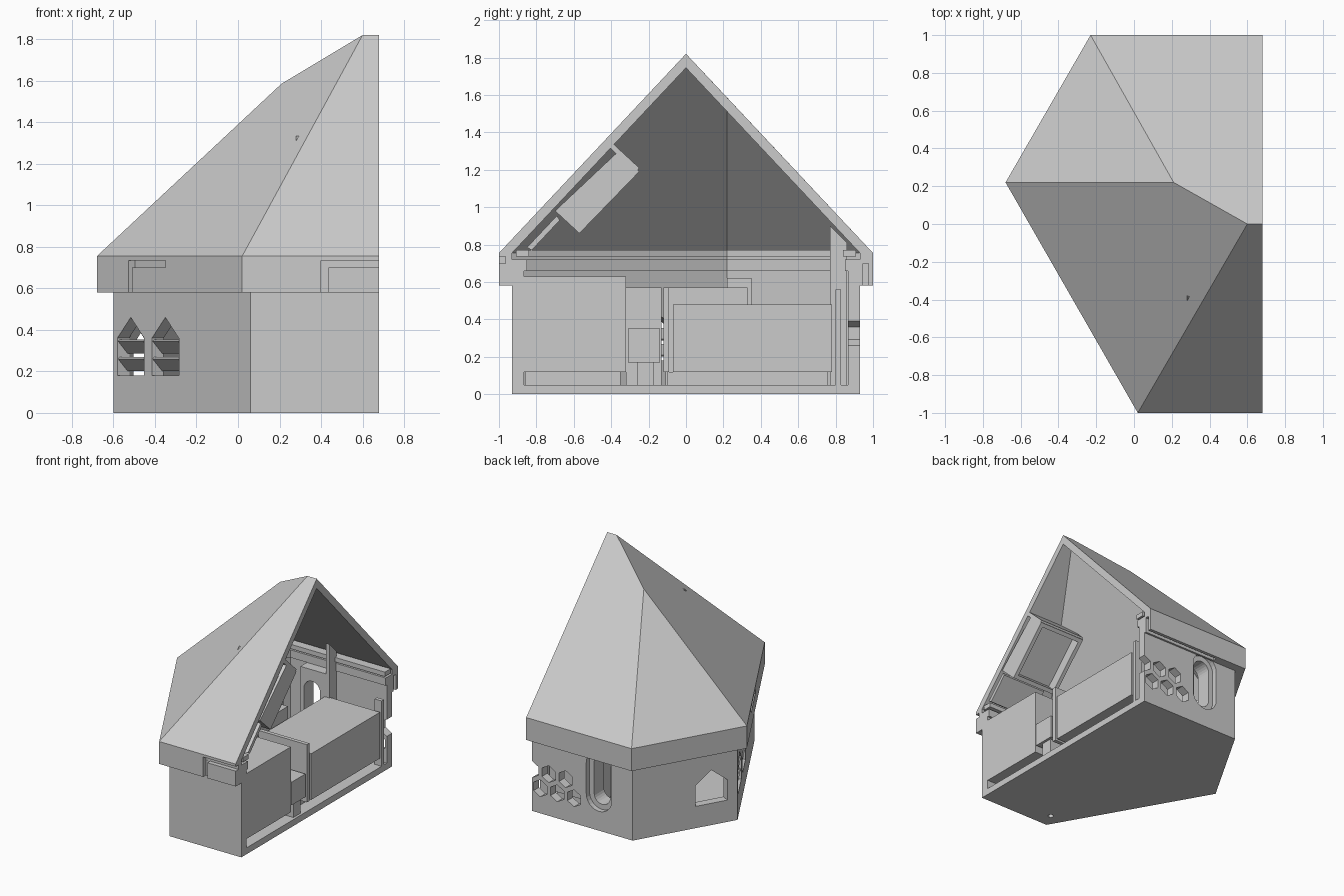
import bpy, bmesh, math
from mathutils import Matrix, Vector

cube = bpy.data.objects.get("Cube")
if cube:
    bpy.data.objects.remove(cube)

grey = bpy.data.materials.new("plain_grey")
grey.use_nodes = True
tone = (0.6, 0.6, 0.6, 1)
grey.diffuse_color = tone
grey.node_tree.nodes["Principled BSDF"].inputs["Base Color"].default_value = tone

CUT, TURN = 0.68, math.tan(math.radians(30))


def make(name, verts, faces, matrix=Matrix()):
    bm = bmesh.new()
    vs = [bm.verts.new(matrix @ Vector(v)) for v in verts]
    for f in faces:
        bm.faces.new([vs[i] for i in f])
    bmesh.ops.recalc_face_normals(bm, faces=bm.faces)
    mesh = bpy.data.meshes.new(name)
    bm.to_mesh(mesh)
    bm.free()
    mesh.materials.append(grey)
    ob = bpy.data.objects.new(name, mesh)
    bpy.context.collection.objects.link(ob)
    return ob


def prism(name, pts, a, b, matrix=Matrix()):
    """Extrude a flat outline from a to b along the local z axis."""
    n = len(pts)
    verts = [(x, y, a) for x, y in pts] + [(x, y, b) for x, y in pts]
    faces = [range(n), range(n, 2 * n)]
    faces += [(i, (i + 1) % n, (i + 1) % n + n, i + n) for i in range(n)]
    return make(name, verts, faces, matrix)


def box(name, x, y, z, matrix=Matrix()):
    pts = [(x[0], y[0]), (x[1], y[0]), (x[1], y[1]), (x[0], y[1])]
    return prism(name, pts, z[0], z[1], matrix)


def carve(target, cutter):
    cutter.hide_render = True
    mod = target.modifiers.new("carve", 'BOOLEAN')
    mod.operation, mod.solver, mod.object = 'DIFFERENCE', 'EXACT', cutter
    bpy.context.view_layer.objects.active = target
    bpy.ops.object.modifier_apply(modifier=mod.name)
    bpy.data.objects.remove(cutter)


def outline(d):
    """Open plan outline of the hut, moved inwards by d."""
    return [(CUT, d - 1), (0.02 + TURN * d, d - 1), (-0.68 + 2 * TURN * d, 0.22),
            (-0.23 + TURN * d, 1 - d), (CUT, 1 - d)]


def band(name, d0, d1, z0, z1):
    return prism(name, outline(d0) + outline(d1)[::-1], z0, z1)


def side_frame(pts, i):
    """Local axes on one side: along it, up, and inwards."""
    p, q = Vector((*pts[i], 0)), Vector((*pts[i + 1], 0))
    u, up = (q - p).normalized(), Vector((0, 0, 1))
    m = Matrix((u, up, u.cross(up))).transposed().to_4x4()
    m.translation = p
    return m


def gable(s, half, low, shoulder, peak):
    return [(s - half, low), (s + half, low), (s + half, shoulder), (s, peak), (s - half, shoulder)]


def capsule(s, r, low, high):
    arc = [math.pi * k / 12 for k in range(13)]
    return ([(s + r * math.cos(t), high - r + r * math.sin(t)) for t in arc] +
            [(s - r * math.cos(t), low + r - r * math.sin(t)) for t in arc])


# Roof shell with its eave skirt
R, W = outline(0), outline(0.07)
ridge = [(0.6, 0, 1.82), (0.21, 0.22, 1.586), (CUT, 0, 1.82)]
drop = 0.075
verts = [(*p, 0.755) for p in R] + ridge
verts += [(*p, 0.755) for p in W] + [(x, y, z - drop) for x, y, z in ridge]
verts += [(*p, 0.58) for p in R] + [(*p, 0.58) for p in W]
slopes = [(0, 1, 5, 7), (1, 2, 6, 5), (2, 3, 6), (3, 4, 7, 5, 6)]
faces = slopes + [[i + 8 for i in f] for f in slopes]
for i in range(4):
    faces += [(i, i + 1, i + 17, i + 16), (i + 16, i + 17, i + 22, i + 21),
              (i + 8, i + 9, i + 22, i + 21)]
faces += [(0, 7, 15, 8), (4, 7, 15, 12), (0, 8, 21, 16), (4, 12, 25, 20)]
roof = make("roof", verts, faces)

# Grooves in the eave skirt
for side, start, end in ((0, -0.05, 0.28), (1, 0.74, 1.1)):
    m = side_frame(R, side)
    carve(roof, box("groove", (start, end), (0.7, 0.735), (-0.05, 0.035), m))
    carve(roof, box("groove", (end - 0.035, end), (0.55, 0.72), (-0.05, 0.034), m))
carve(roof, box("groove", (0.03, 0.8), (0.945, 0.975), (0.5, 0.7)))

# Floor and walls
floor = prism("floor", outline(0.07), 0, 0.05)
ring = [(0.12 + 0.02 * math.cos(k * math.pi / 8), -0.81 + 0.02 * math.sin(k * math.pi / 8))
        for k in range(16)]
carve(floor, prism("drain", ring, -0.1, 0.2))
walls = band("walls", 0.07, 0.135, 0.05, 0.72)
skirting = band("wall_foot", 0.07, 0.135, 0.0, 0.05)
band("wall_rail", 0.135, 0.15, 0.66, 0.72)
band("roof_rail", 0.09, 0.16, 0.735, 0.77)

# Gabled windows with tilted slats
m = side_frame(W, 1)
for s in (0.825, 1.16):
    carve(walls, prism("window", gable(s, 0.13, 0.18, 0.36, 0.46), -0.1, 0.09, m))
    for z in (0.235, 0.32):
        tilt = m @ Matrix.Translation((s, z, 0.035)) @ Matrix.Rotation(math.radians(-42), 4, 'X')
        box("window_slat", (-0.13, 0.13), (-0.04, 0.04), (-0.006, 0.006), tilt)
carve(walls, prism("window", gable(0.205, 0.125, 0.17, 0.33, 0.43), -0.1, 0.09, side_frame(W, 2)))

# Back wall: honeycomb vents and a tall rounded window
m = side_frame(W, 3)
surround = box("window_surround", (0.0, 0.22), (0.77, 0.865), (0.05, 0.66))
for row, z in enumerate((0.325, 0.195)):
    for k in range(3):
        s = 0.87 - 0.146 * (k + row / 2)
        hexagon = [(s + 0.066 * math.sin(t * math.pi / 3), z + 0.066 * math.cos(t * math.pi / 3))
                   for t in range(6)]
        carve(walls, prism("vent", hexagon, -0.1, 0.1, m))
carve(walls, prism("recess", capsule(0.29, 0.11, 0.15, 0.61), -0.1, 0.04, m))
for part in (walls, surround):
    carve(part, prism("opening", capsule(0.29, 0.07, 0.19, 0.57), -0.1, 0.2, m))

# Furniture: (name, x range, y range, z range)
for name, x, y, z in (
        ("cabinet", (0.2, CUT), (-0.865, -0.32), (0.12, 0.63)),
        ("cabinet_plinth", (0.25, 0.58), (-0.86, -0.35), (0.05, 0.12)),
        ("bed", (0.21, CUT), (-0.07, 0.78), (0.12, 0.48)),
        ("bed_plinth", (0.25, 0.58), (-0.1, 0.76), (0.05, 0.12)),
        ("partition", (0.26, CUT), (-0.12, -0.09), (0.12, 0.57)),
        ("rear_shelf", (0.0, 0.2), (-0.11, 0.33), (0.05, 0.57)),
        ("rear_shelf_top", (0.02, 0.15), (0.22, 0.35), (0.05, 0.62)),
        ("rear_locker", (0.02, 0.18), (-0.32, -0.13), (0.05, 0.57)),
        ("stool", (0.42, CUT), (-0.31, -0.14), (0.17, 0.35)),
        ("stool_foot", (0.46, 0.66), (-0.26, -0.17), (0.05, 0.17))):
    box(name, x, y, z)

# Parts drawn as side profiles (y, z) and extruded across x
across = Matrix(((0, 0, 1, 0), (1, 0, 0, 0), (0, 1, 0, 0), (0, 0, 0, 1)))
prism("upright_board", [(0.77, 0.05), (0.86, 0.05), (0.86, 0.81), (0.77, 0.9)], 0.22, 0.25, across)
prism("wall_post", [(0.8, 0.05), (0.83, 0.05), (0.83, 0.56), (0.8, 0.56)], 0.62, CUT, across)

# Sloping locker under the roof, hollowed from the room side
locker = prism("roof_locker", [(-0.36, 1.3), (-0.25, 1.19), (-0.57, 0.86), (-0.7, 0.98)],
               0.28, CUT, across)
carve(locker, prism("hollow", [(-0.257, 1.154), (-0.535, 0.868), (-0.606, 0.939), (-0.328, 1.225)],
                    0.31, 0.65, across))
prism("locker_flange", [(-0.385, 1.335), (-0.25, 1.21), (-0.265, 1.185), (-0.405, 1.315)],
      0.28, CUT, across)
prism("roof_panel", [(-0.69, 0.955), (-0.675, 0.93), (-0.825, 0.77), (-0.85, 0.785)],
      0.3, CUT, across)
